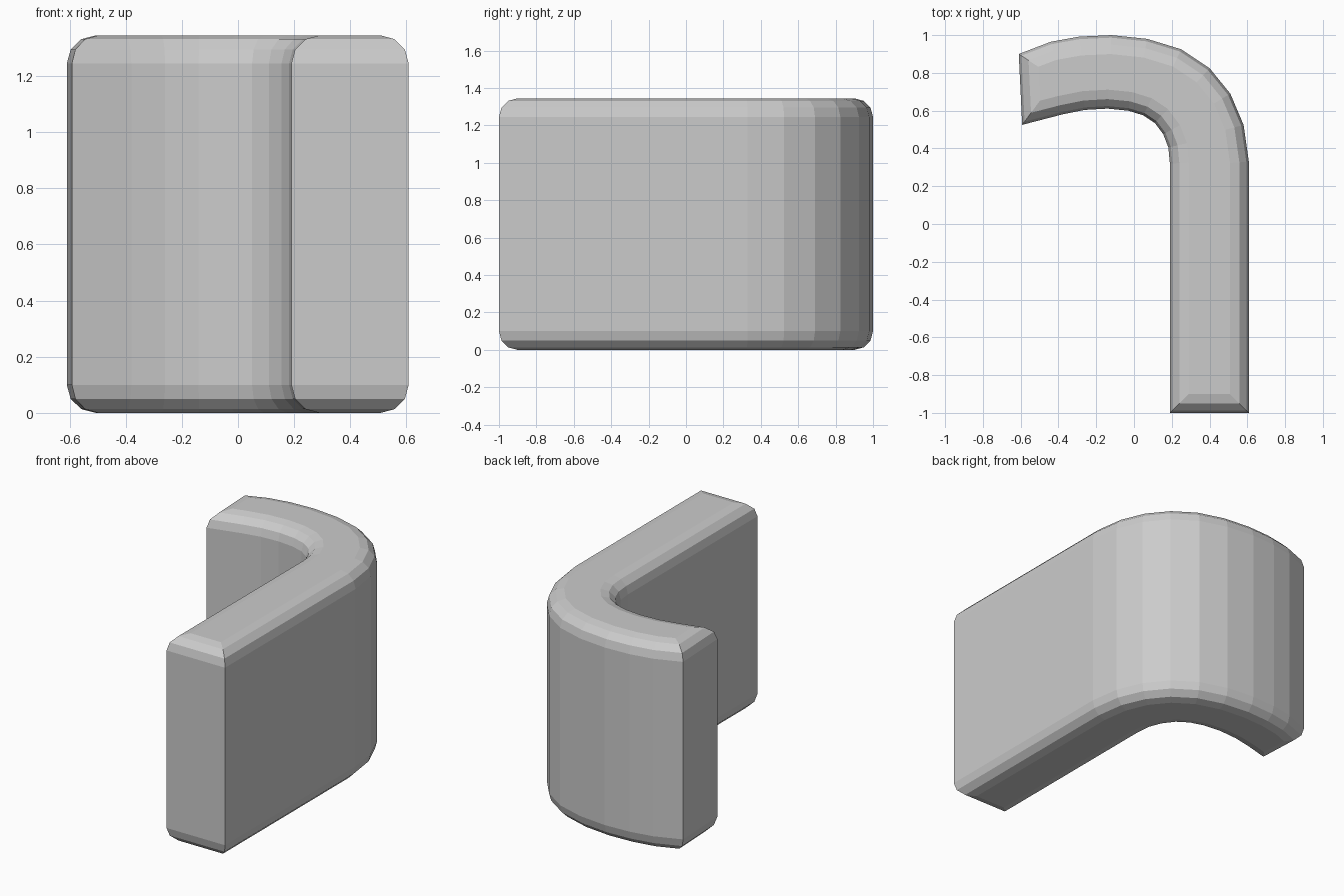
import bpy, bmesh, math
from mathutils import Vector

if "Cube" in bpy.data.objects:
    bpy.data.objects.remove(bpy.data.objects["Cube"])

HEIGHT, RADIUS, STEPS = 1.345, 0.1, 3

# Hook-shaped plan outline, counter-clockwise: outer side, then inner side
outer = [(0.608, -1), (0.608, 0.33), (0.58, 0.525), (0.51, 0.69), (0.40, 0.825),
         (0.25, 0.925), (0.07, 0.98), (-0.12, 1.0), (-0.29, 0.992), (-0.44, 0.965), (-0.61, 0.90)]
inner = [(-0.592, 0.525), (-0.38, 0.58), (-0.26, 0.604), (-0.14, 0.611), (-0.03, 0.60),
         (0.05, 0.575), (0.11, 0.535), (0.155, 0.475), (0.182, 0.405), (0.19, 0.32), (0.19, -1)]
outline = [Vector(p) for p in outer + inner]


def inset(points, d):
    """Mitred inward offset of a counter-clockwise outline."""
    result = []
    for i, p in enumerate(points):
        a = (p - points[i - 1]).normalized()
        b = (points[(i + 1) % len(points)] - p).normalized()
        na, nb = Vector((-a.y, a.x)), Vector((-b.y, b.x))
        result.append(p + (na + nb) * d / (1 + na.dot(nb)))
    return result


# Rounded edge levels: (inset, height above the bottom)
angles = [math.pi / 2 * i / STEPS for i in range(STEPS + 1)]
lower = [(RADIUS * (1 - math.sin(t)), RADIUS * (1 - math.cos(t))) for t in angles]
levels = lower + [(d, HEIGHT - z) for d, z in reversed(lower)]

# Curved wall block
bm = bmesh.new()
rings = [[bm.verts.new((p.x, p.y, z)) for p in inset(outline, d)] for d, z in levels]
n = len(outline)
for r0, r1 in zip(rings, rings[1:]):
    for i in range(n):
        j = (i + 1) % n
        bm.faces.new((r0[i], r0[j], r1[j], r1[i]))

# Caps as strips across the wall thickness
for ring in (rings[0], rings[-1]):
    for i in range(n // 2 - 1):
        bm.faces.new((ring[i], ring[i + 1], ring[n - 2 - i], ring[n - 1 - i]))

bmesh.ops.recalc_face_normals(bm, faces=bm.faces)
mesh = bpy.data.meshes.new("curved_block")
bm.to_mesh(mesh)
bm.free()
block = bpy.data.objects.new("curved_block", mesh)
bpy.context.collection.objects.link(block)
